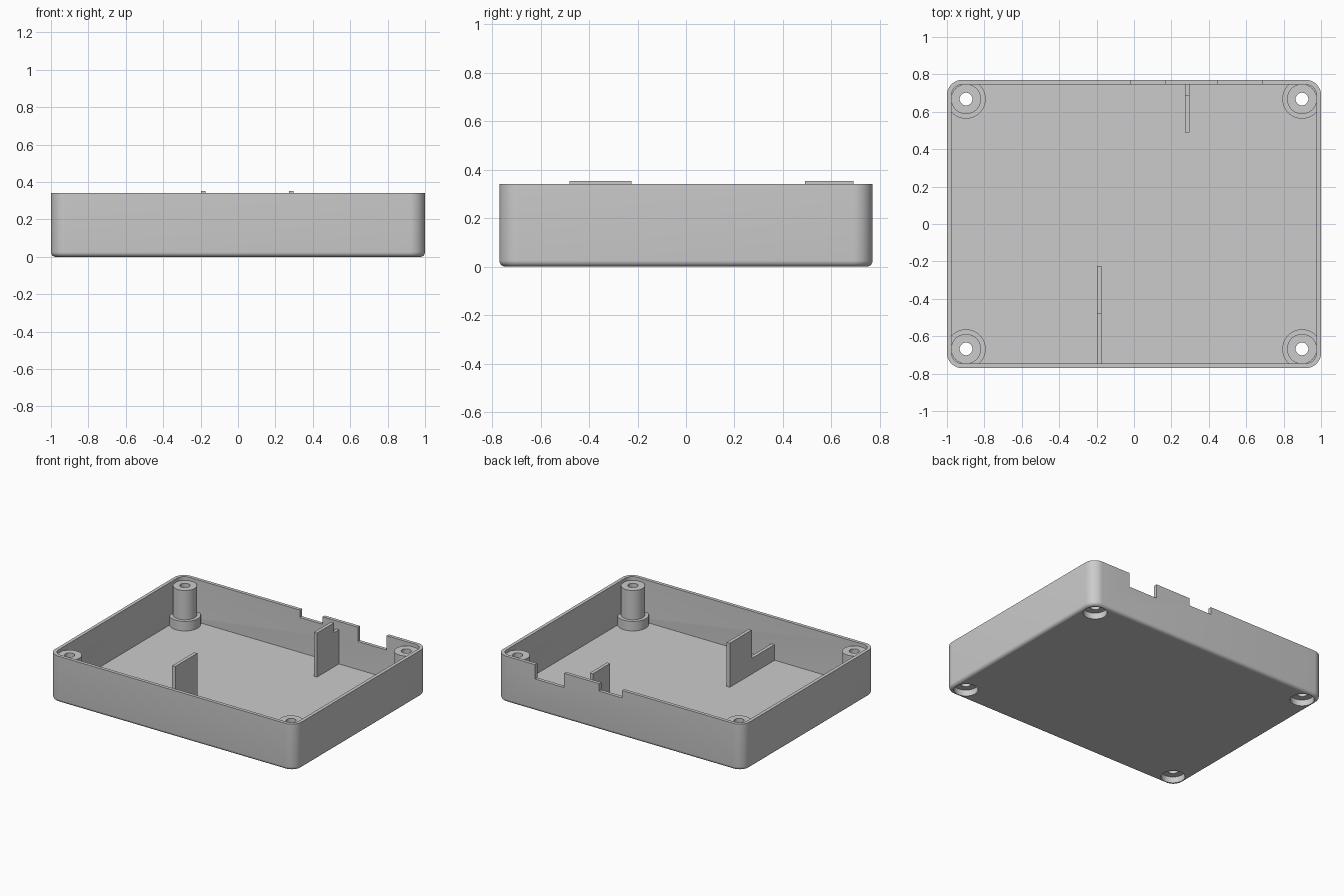
import bpy, bmesh, math
from mathutils import Matrix, Vector

old = bpy.data.objects.get("Cube")
if old:
    bpy.data.objects.remove(old, do_unlink=True)

HX, HY, HEIGHT = 1.0, 0.77, 0.34      # outer half sizes and rim height
WALL, FLOOR, CORNER = 0.025, 0.03, 0.08
POST_X, POST_Y = 0.898, 0.668
COLLAR_R, POST_R, HOLE_R = 0.105, 0.08, 0.034
SIDES = 48

grey = bpy.data.materials.new("plain_grey")
grey.use_nodes = True
grey.diffuse_color = (0.6, 0.6, 0.6, 1)
grey.node_tree.nodes["Principled BSDF"].inputs["Base Color"].default_value = (0.6, 0.6, 0.6, 1)


def make_object(name, bm):
    bmesh.ops.recalc_face_normals(bm, faces=bm.faces)
    mesh = bpy.data.meshes.new(name)
    bm.to_mesh(mesh)
    bm.free()
    mesh.materials.append(grey)
    obj = bpy.data.objects.new(name, mesh)
    bpy.context.collection.objects.link(obj)
    return obj


def select_only(obj):
    bpy.ops.object.select_all(action='DESELECT')
    obj.select_set(True)
    bpy.context.view_layer.objects.active = obj


def smooth(obj):
    select_only(obj)
    bpy.ops.object.shade_smooth_by_angle(angle=math.radians(30))


def rounded_ring(bm, inset, z, steps=10):
    """Rounded rectangle of vertices, inset from the outer outline."""
    r = CORNER - inset
    ring = []
    for q, (sx, sy) in enumerate([(1, 1), (-1, 1), (-1, -1), (1, -1)]):
        for i in range(steps + 1):
            a = (q + i / steps) * math.pi / 2
            ring.append(bm.verts.new((sx * (HX - CORNER) + r * math.cos(a),
                                      sy * (HY - CORNER) + r * math.sin(a), z)))
    return ring


def bridge(bm, a, b):
    n = len(a)
    for i in range(n):
        j = (i + 1) % n
        bm.faces.new((a[i], a[j], b[j], b[i]))


# Tray: outer shell with a rounded bottom edge, rim, inner wall and floor
bm = bmesh.new()
fillet = 0.025
levels = []
for i in range(7):
    t = i / 6 * math.pi / 2
    levels.append((fillet * (1 - math.sin(t)), fillet * (1 - math.cos(t))))
levels += [(0, HEIGHT), (WALL, HEIGHT), (WALL, FLOOR)]
rings = [rounded_ring(bm, *level) for level in levels]
for a, b in zip(rings, rings[1:]):
    bridge(bm, a, b)
bm.faces.new(rings[0])
bm.faces.new(rings[-1])
tray = make_object("tray", bm)

# Cutter: screw recesses through the floor and two notches in the back rim
bm = bmesh.new()
for sx in (-1, 1):
    for sy in (-1, 1):
        bmesh.ops.create_cone(bm, cap_ends=True, segments=SIDES, radius1=POST_R, radius2=POST_R,
                              depth=0.1, matrix=Matrix.Translation((sx * POST_X, sy * POST_Y, 0)))
for x0, x1, depth in [(-0.02, 0.165, 0.055), (0.45, 0.685, 0.105)]:
    place = Matrix.Translation(((x0 + x1) / 2, HY - WALL / 2, HEIGHT))
    bmesh.ops.create_cube(bm, size=1, matrix=place @ Matrix.Diagonal((x1 - x0, 0.06, 2 * depth, 1)))
cutter = make_object("cutter", bm)
cutter.hide_render = True

cut = tray.modifiers.new("cuts", 'BOOLEAN')
cut.operation = 'DIFFERENCE'
cut.solver = 'EXACT'
cut.object = cutter
select_only(tray)
bpy.ops.object.modifier_apply(modifier=cut.name)
bpy.data.objects.remove(cutter, do_unlink=True)
smooth(tray)


# Screw posts: hollow stepped columns with a recess underneath
def screw_post(name, cx, cy):
    profile = [(POST_R, FLOOR), (COLLAR_R, FLOOR), (COLLAR_R, 0.1), (POST_R, 0.1), (POST_R, 0.315),
               (HOLE_R, 0.315), (HOLE_R, 0.045), (POST_R, 0.045)]
    bm = bmesh.new()
    loops = []
    for r, z in profile:
        loop = []
        for i in range(SIDES):
            a = 2 * math.pi * i / SIDES
            x, y = cx + r * math.cos(a), cy + r * math.sin(a)
            # keep the collar inside the walls
            x = max(-HX + 0.01, min(HX - 0.01, x))
            y = max(-HY + 0.01, min(HY - 0.01, y))
            loop.append(bm.verts.new((x, y, z)))
        loops.append(loop)
    for a, b in zip(loops, loops[1:] + loops[:1]):
        bridge(bm, a, b)
    smooth(make_object(name, bm))


for side, sx in (("left", 1), ("right", -1)):
    for end, sy in (("front", -1), ("back", 1)):
        screw_post(f"{end}_{side}_screw_post", sx * POST_X, sy * POST_Y)


# Ribs: stepped upright plates, tall inside and lower against the wall
def rib(name, x, wall_y, step_y, end_y, low, tall, thick=0.025):
    outline = [(wall_y, FLOOR), (end_y, FLOOR), (end_y, tall), (step_y, tall), (step_y, low), (wall_y, low)]
    bm = bmesh.new()
    face = bm.faces.new([bm.verts.new((x - thick / 2, y, z)) for y, z in outline])
    out = bmesh.ops.extrude_face_region(bm, geom=[face])
    moved = [g for g in out["geom"] if isinstance(g, bmesh.types.BMVert)]
    bmesh.ops.translate(bm, verts=moved, vec=Vector((thick, 0, 0)))
    make_object(name, bm)


rib("back_rib", 0.285, HY - 0.02, 0.69, 0.49, 0.28, 0.353)
rib("front_rib", -0.185, -HY + 0.02, -0.48, -0.225, 0.145, 0.353)
